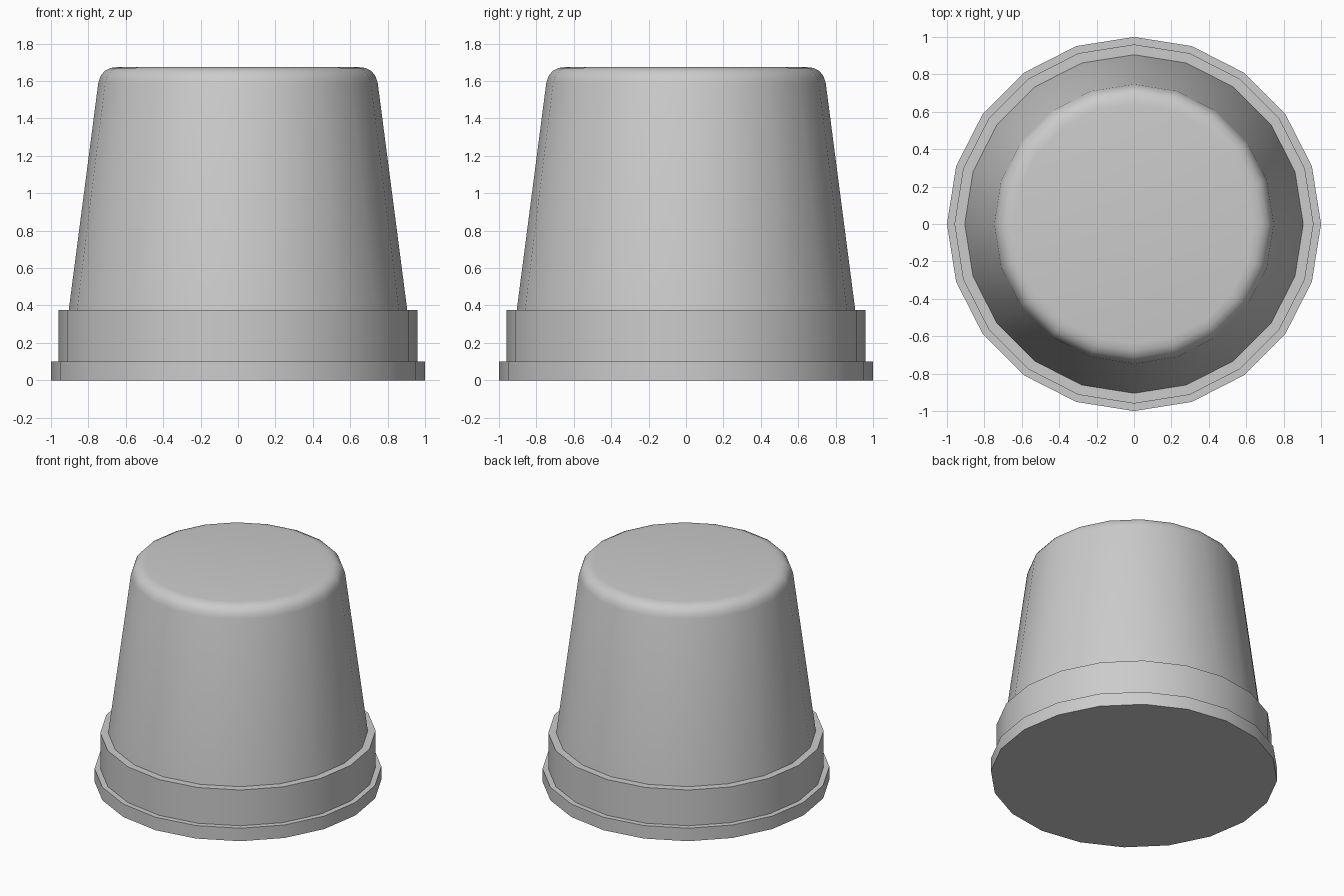
import bpy, bmesh, math

if "Cube" in bpy.data.objects:
    bpy.data.objects.remove(bpy.data.objects["Cube"])

SIDES = 20


def lathe(name, profile):
    """Closed solid of revolution from (radius, height) points, bottom to top."""
    bm = bmesh.new()
    rings = []
    for r, z in profile:
        rings.append([bm.verts.new((r * math.cos(2 * math.pi * i / SIDES),
                                    r * math.sin(2 * math.pi * i / SIDES), z))
                      for i in range(SIDES)])
    for low, high in zip(rings, rings[1:]):
        for i in range(SIDES):
            j = (i + 1) % SIDES
            bm.faces.new((low[i], low[j], high[j], high[i]))
    bm.faces.new(rings[0][::-1])
    bm.faces.new(rings[-1])
    mesh = bpy.data.meshes.new(name)
    bm.to_mesh(mesh)
    bm.free()
    obj = bpy.data.objects.new(name, mesh)
    bpy.context.collection.objects.link(obj)
    bpy.ops.object.select_all(action='DESELECT')
    obj.select_set(True)
    bpy.context.view_layer.objects.active = obj
    bpy.ops.object.shade_smooth_by_angle(angle=math.radians(35))
    return obj


# Upturned tapered cup: stepped rim, sloping wall, rounded shoulder, flat top
lathe("tapered_cup", [
    (1.0, 0.0), (1.0, 0.10),
    (0.96, 0.10), (0.96, 0.375),
    (0.905, 0.375), (0.747, 1.59),
    (0.735, 1.626), (0.713, 1.654), (0.68, 1.67), (0.64, 1.675),
])
